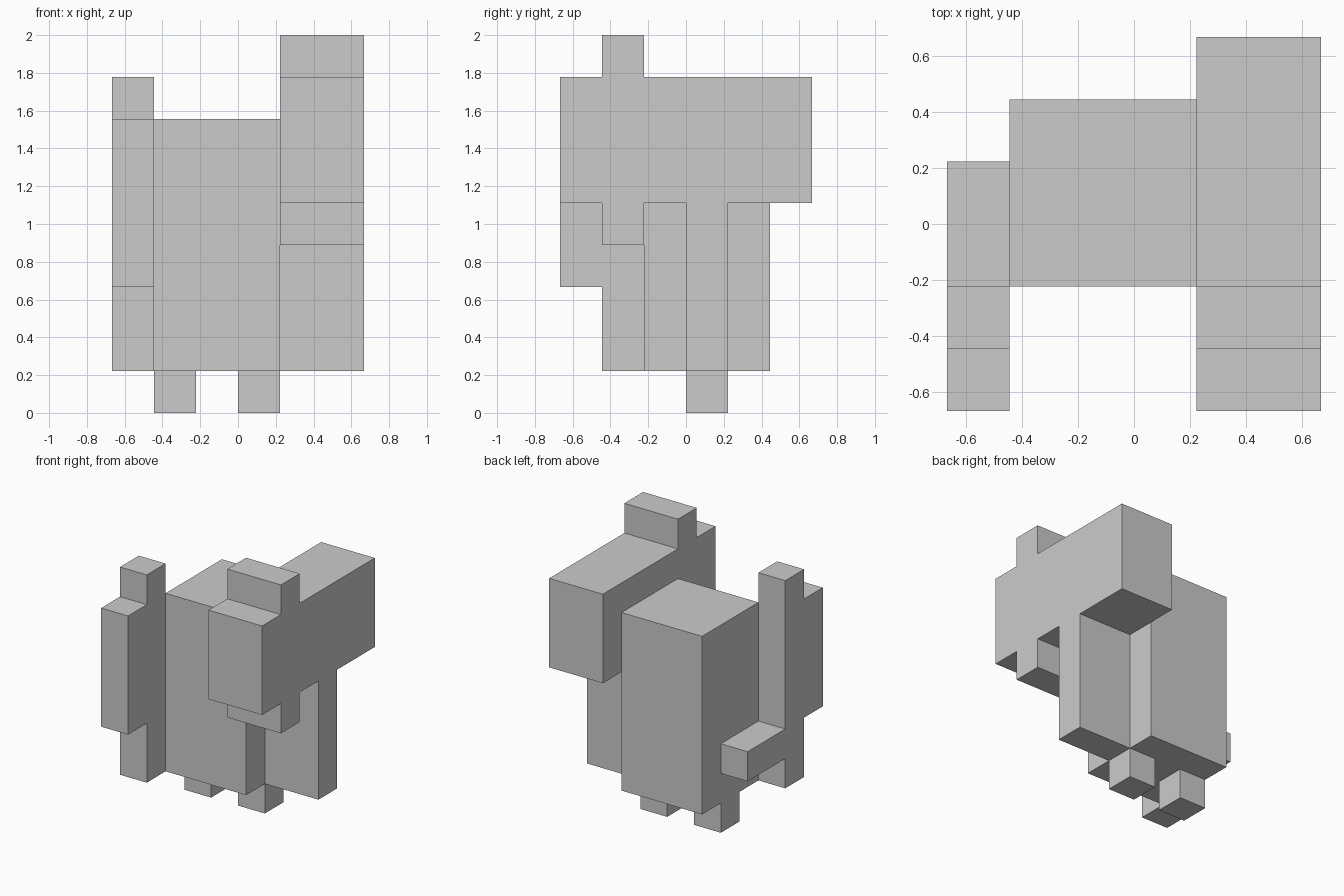
import bpy, bmesh

if "Cube" in bpy.data.objects:
    bpy.data.objects.remove(bpy.data.objects["Cube"])

U = 2 / 9  # one block


def prism(name, x0, x1, profile):
    """Extrude a (y, z) outline, in blocks, from x0 to x1."""
    bm = bmesh.new()
    face = bm.faces.new([bm.verts.new((x0 * U, y * U, z * U)) for y, z in profile])
    new = bmesh.ops.extrude_face_region(bm, geom=[face])["geom"]
    bmesh.ops.translate(bm, vec=((x1 - x0) * U, 0, 0),
                        verts=[v for v in new if isinstance(v, bmesh.types.BMVert)])
    bmesh.ops.recalc_face_normals(bm, faces=bm.faces)
    mesh = bpy.data.meshes.new(name)
    bm.to_mesh(mesh)
    bm.free()
    obj = bpy.data.objects.new(name, mesh)
    bpy.context.collection.objects.link(obj)
    return obj


def box(name, x0, x1, y0, y1, z0, z1):
    return prism(name, x0, x1, [(y0, z0), (y1, z0), (y1, z1), (y0, z1)])


# Body and two feet
box("body", -2, 1, -1, 2, 1, 7)
for side, x in (("left", -2), ("right", 0)):
    box(side + "_foot", x, x + 1, 0, 1, 0, 1)

# Arms
box("shield_arm", -3, -2, -1, 1, 2, 3)
box("weapon_arm", 1, 3, 0, 1, 1, 5)

# Stepped shield in front of the thin arm
prism("shield", -3, -2, [(-3, 3), (-2, 3), (-2, 1), (-1, 1),
                         (-1, 8), (-2, 8), (-2, 7), (-3, 7)])

# Long shoulder weapon with a raised collar above and below
prism("shoulder_weapon", 1, 3, [(-3, 5), (-2, 5), (-2, 4), (-1, 4), (-1, 5), (3, 5),
                                (3, 8), (-1, 8), (-1, 9), (-2, 9), (-2, 8), (-3, 8)])
